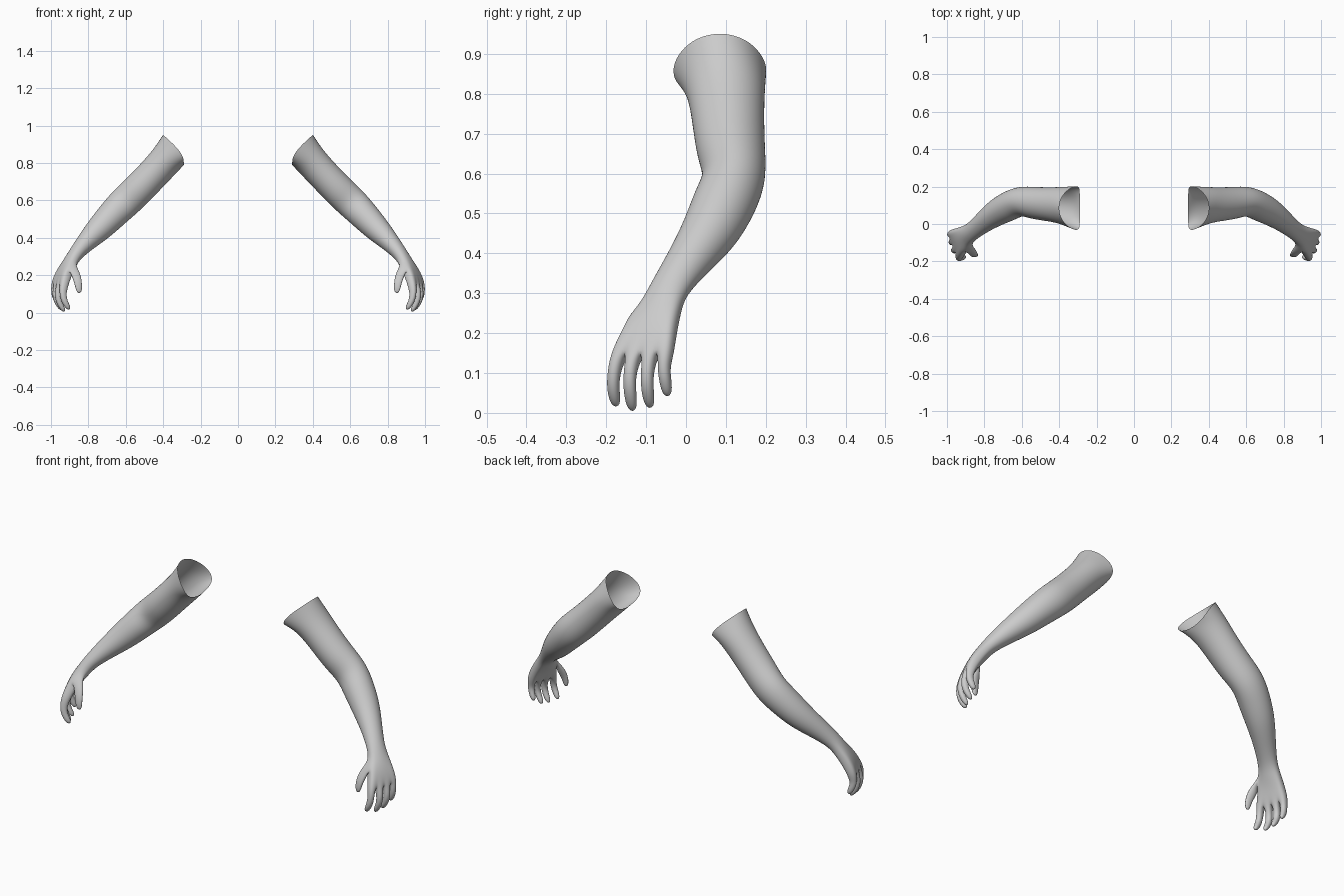
import bpy, bmesh, math
from mathutils import Vector

cube = bpy.data.objects.get("Cube")
if cube:
    bpy.data.objects.remove(cube, do_unlink=True)

skin = bpy.data.materials.new("plain grey")
skin.use_nodes = True
GREY = (0.6, 0.6, 0.6, 1)
skin.diffuse_color = GREY
skin.node_tree.nodes["Principled BSDF"].inputs["Base Color"].default_value = GREY

N = 10        # points per ring: five on the back of the hand, five on the palm
SWELL = 1.07  # makes up for the shrinkage of subdivision

# Rings: centre, half width, half thickness, flatness
RINGS = [
    ((.385, .100, .815), .098, .088, 0),   # upper arm
    ((.450, .105, .745), .090, .085, 0),
    ((.535, .112, .655), .086, .086, 0),
    ((.605, .125, .590), .077, .086, 0),   # elbow
    ((.665, .098, .530), .080, .080, 0),
    ((.735, .062, .455), .072, .071, 0),   # forearm
    ((.805, .010, .385), .056, .054, 0),
    ((.868, -.042, .315), .047, .038, 0),  # wrist
    ((.900, -.062, .265), .052, .034, .3),
    ((.930, -.085, .215), .065, .030, .7),  # palm
    ((.952, -.108, .155), .078, .024, 1),
]
# Finger joints, from the index to the little finger
FINGERS = [
    [(.938, -.182, .100), (.927, -.183, .055), (.900, -.174, .014)],
    [(.965, -.142, .100), (.957, -.141, .050), (.926, -.133, .002)],
    [(.977, -.098, .100), (.969, -.097, .055), (.938, -.089, .010)],
    [(.982, -.056, .115), (.977, -.052, .080), (.957, -.045, .040)],
]
THUMB = [(.869, -.148, .205), (.855, -.170, .155), (.849, -.172, .100)]


def ring_points(center, tangent, hint, ru, rv, flat):
    """Ellipse that turns into a flat row of knuckles as flat goes to 1."""
    u = (hint - tangent * hint.dot(tangent)).normalized()
    v = u.cross(tangent)
    pts = []
    for k in range(N):
        a = math.tau * (k + .5) / N
        row = 1 - k / 2 if k < 5 else (k - 5) / 2 - 1
        pu = math.cos(a) * (1 - flat) + row * flat
        pv = math.sin(a) * (1 - flat) + math.copysign(1, math.sin(a)) * flat
        pts.append(center + SWELL * (u * ru * pu + v * rv * pv))
    return pts


def shoulder_rim():
    """Slanted open rim, straight under the armpit and rising to a tip."""
    pts = []
    for k in range(N):
        a = math.tau * (k + .5) / N
        s = math.sin(a) * SWELL
        pts.append(Vector((.29 + .11 * max(s, 0), .085 - .116 * SWELL * math.cos(a),
                           .85 + (.1 if s > 0 else .06) * s)))
    return pts


def grow_digit(bm, quad, joints, radii):
    """Extrude a digit out of an open quad, joint by joint."""
    prev_c = sum((w.co for w in quad), Vector()) / 4
    for joint, r in zip(joints, radii):
        c = Vector(joint)
        t = (c - prev_c).normalized()
        new = []
        for w in quad:
            off = w.co - prev_c
            off -= t * off.dot(t)
            new.append(bm.verts.new(c + off.normalized() * r))
        for i in range(4):
            j = (i + 1) % 4
            bm.faces.new((quad[i], quad[j], new[j], new[i]))
        quad, prev_c = new, c
    bm.faces.new(quad)


def build_arm(name, side):
    bm = bmesh.new()
    centers = [Vector(r[0]) for r in RINGS]
    loops = [shoulder_rim()]
    last = len(RINGS) - 1
    for i, (c, ru, rv, flat) in enumerate(RINGS):
        t = centers[min(i + 1, last)] - centers[max(i - 1, 0)]
        if i == last:
            t = Vector((.3, -.12, -.95))
        hint = Vector((-.4 * min(1, max(0, i - 6) / 2), -1, 0))
        loops.append(ring_points(centers[i], t.normalized(), hint, ru, rv, flat))
    rings = [[bm.verts.new(p) for p in pts] for pts in loops]

    # Arm and palm skin, leaving one side face open for the thumb
    thumb_row = len(rings) - 3
    for i in range(len(rings) - 1):
        a, b = rings[i], rings[i + 1]
        for k in range(N):
            j = (k + 1) % N
            quad = (a[k], a[j], b[j], b[k])
            if i == thumb_row and k == N - 1:
                grow_digit(bm, list(quad), THUMB, (.032, .026, .018))
            else:
                bm.faces.new(quad)

    # Fingers out of the knuckle row
    end = rings[-1]
    for k, joints in enumerate(FINGERS):
        grow_digit(bm, [end[k], end[k + 1], end[8 - k], end[9 - k]], joints,
                   (.026, .025, .018))

    for w in bm.verts:
        w.co.x *= side
    bmesh.ops.recalc_face_normals(bm, faces=bm.faces)
    for f in bm.faces:
        f.smooth = True
    mesh = bpy.data.meshes.new(name)
    bm.to_mesh(mesh)
    bm.free()
    mesh.materials.append(skin)
    obj = bpy.data.objects.new(name, mesh)
    bpy.context.collection.objects.link(obj)
    sub = obj.modifiers.new("smooth skin", "SUBSURF")
    sub.levels = sub.render_levels = 3


build_arm("left_arm", 1)
build_arm("right_arm", -1)
